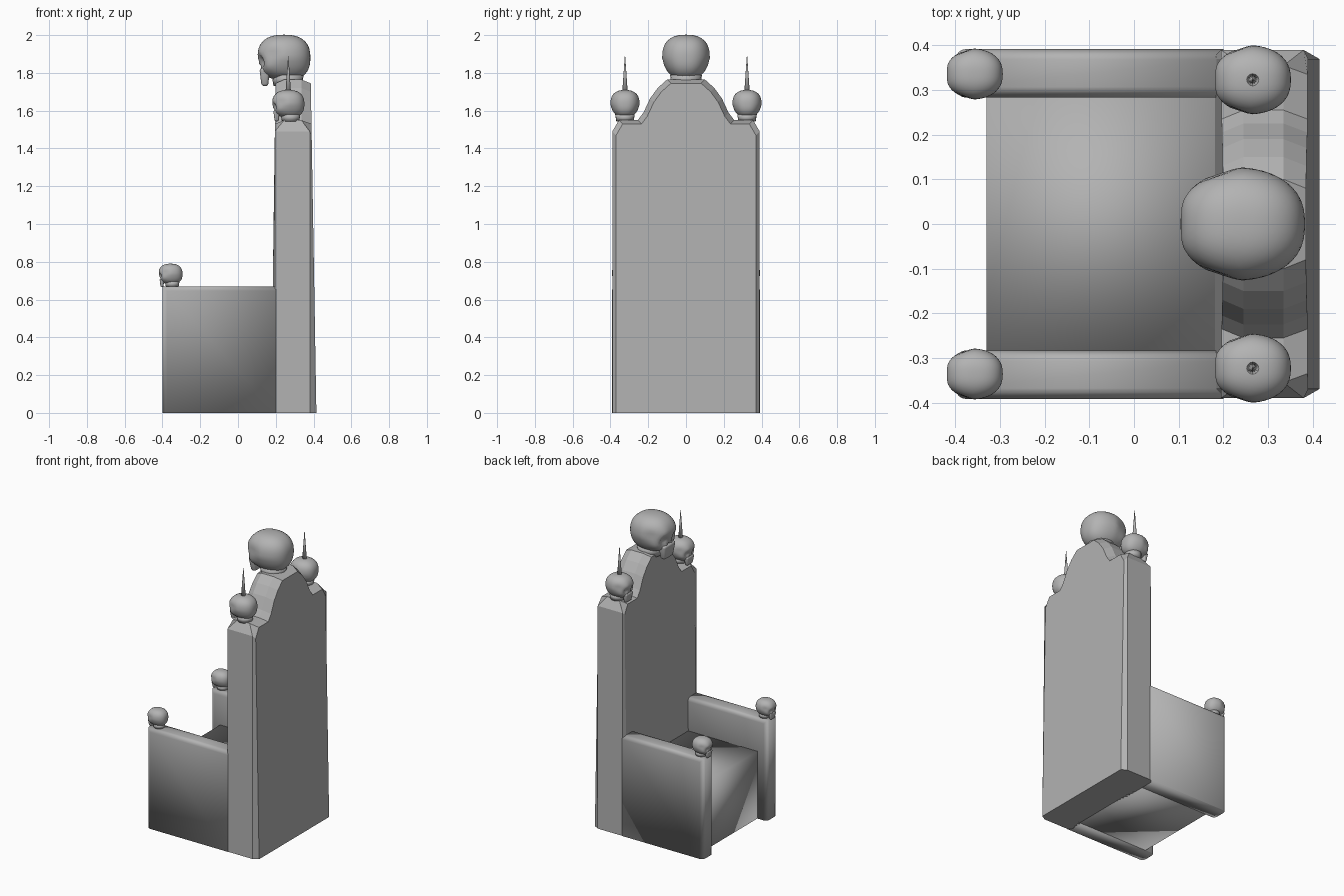
import bpy, bmesh, math
from mathutils import Vector, Matrix

if "Cube" in bpy.data.objects:
    bpy.data.objects.remove(bpy.data.objects["Cube"])

stone = bpy.data.materials.new("grey stone")
stone.use_nodes = True
grey = (0.45, 0.45, 0.45, 1)
stone.diffuse_color = grey
stone.node_tree.nodes["Principled BSDF"].inputs["Base Color"].default_value = grey


def finish(name, bm, smooth):
    bmesh.ops.recalc_face_normals(bm, faces=bm.faces[:])
    for f in bm.faces:
        f.smooth = smooth
    mesh = bpy.data.meshes.new(name)
    bm.to_mesh(mesh)
    bm.free()
    mesh.materials.append(stone)
    obj = bpy.data.objects.new(name, mesh)
    bpy.context.collection.objects.link(obj)
    return obj


def add_box(bm, lo, hi):
    lo, hi = Vector(lo), Vector(hi)
    size = hi - lo
    mat = Matrix.Translation((lo + hi) / 2) @ Matrix.Diagonal((*size, 1))
    return bmesh.ops.create_cube(bm, size=1, matrix=mat)["verts"]


# Backrest: arched outline, chamfered all round, thinner towards the top
half = [(0.39, 0), (0.39, 1.49), (0.355, 1.55), (0.255, 1.55), (0.225, 1.59),
        (0.19, 1.665), (0.15, 1.72), (0.10, 1.765)]
outline = half + [(-y, z) for y, z in reversed(half)]


def inset(y, z):
    return y - math.copysign(0.02, y), (z - 0.02 if z > 0 else 0)


bm = bmesh.new()
loops = [[], [], [], []]
for y, z in outline:
    iy, iz = inset(y, z)
    on_top = z > 1.5
    loops[0].append(bm.verts.new((0.175 + 0.014 * iz, iy, iz)))
    loops[1].append(bm.verts.new((0.245 if on_top else 0.195, y, z)))
    loops[2].append(bm.verts.new((0.335 if on_top else 0.38, y, z)))
    loops[3].append(bm.verts.new((0.415 - 0.017 * iz, iy, iz)))
count = len(outline)
for a, b in zip(loops, loops[1:]):
    for i in range(count):
        j = (i + 1) % count
        bm.faces.new((a[i], a[j], b[j], b[i]))
bm.faces.new(loops[0])
bm.faces.new(loops[3])
finish("backrest", bm, False)

# Seat block
bm = bmesh.new()
add_box(bm, (-0.33, -0.285, 0), (0.19, 0.285, 0.45))
finish("seat", bm, True)

# Arms with rounded top and front edges
for side, name in ((1, "left_arm"), (-1, "right_arm")):
    bm = bmesh.new()
    ya, yb = sorted((side * 0.283, side * 0.392))
    add_box(bm, (-0.40, ya, 0), (0.2, yb, 0.67))
    edges = []
    for e in bm.edges:
        a, b = (v.co for v in e.verts)
        top = a.z > 0.6 and b.z > 0.6 and abs(a.y - b.y) < 0.01
        front = a.x < -0.3 and b.x < -0.3 and abs(a.y - b.y) < 0.01
        if top or front:
            edges.append(e)
    bmesh.ops.bevel(bm, geom=edges, offset=0.024, segments=4, profile=0.5,
                    affect='EDGES')
    finish(name, bm, True)


# Skull: boxy ball facing -x with sunken eyes and nose, cheekbones and jaw
def bump(p, centre, radius, height):
    return height * math.exp(-(p - Vector(centre)).length_squared / radius ** 2)


def skull(name, location, scale):
    bm = bmesh.new()
    verts = bmesh.ops.create_icosphere(bm, subdivisions=4, radius=1)["verts"]
    for v in verts:
        p = v.co.normalized()
        p = p / sum(abs(c) ** 2.5 for c in p) ** 0.4
        q = p.copy()
        q.y *= 1 - 0.2 * max(0, -p.z) - 0.12 * abs(p.x)
        for s in (1, -1):
            q.x += bump(p, (-0.9, s * 0.4, -0.18), 0.25, 0.26)
            q.x -= bump(p, (-0.85, s * 0.45, 0.2), 0.25, 0.04)
            q.y += s * bump(p, (-0.6, s * 0.75, -0.4), 0.25, 0.08)
            q.y -= s * bump(p, (-0.4, s * 0.85, 0.15), 0.25, 0.07)
        q.x += bump(p, (-0.95, 0, -0.5), 0.16, 0.2)
        # Hollow under the cheeks, behind the jaw
        if p.x < 0:
            q.z += 0.12 * max(0, -p.z - 0.6)
        v.co = (q.x * 0.14, q.y * 0.127, q.z * 0.122)
    # Jaw, narrower towards the teeth
    jaw = add_box(bm, (-0.13, -0.062, -0.15), (-0.075, 0.062, -0.055))
    for v in jaw:
        if v.co.z < -0.1:
            v.co.y *= 0.75
            v.co.x += 0.012 if v.co.x < -0.1 else -0.008
    jaw_edges = list({e for v in jaw for e in v.link_edges})
    bmesh.ops.bevel(bm, geom=jaw_edges, offset=0.014, segments=3, profile=0.5,
                    affect='EDGES')
    # Neck stump
    bmesh.ops.create_cone(bm, cap_ends=True, segments=20, radius1=0.075,
                          radius2=0.085, depth=0.06,
                          matrix=Matrix.Translation((0.02, 0, -0.12)))
    bmesh.ops.transform(bm, verts=bm.verts[:],
                        matrix=Matrix.Translation(location) @ Matrix.Scale(scale, 4))
    finish(name, bm, True)


skull("crown_skull", (0.243, 0, 1.88), 1)
for side, label in ((1, "left"), (-1, "right")):
    skull(label + "_shoulder_skull", (0.266, side * 0.323, 1.635), 0.61)
    skull(label + "_arm_skull", (-0.357, side * 0.336, 0.735), 0.45)
    # Spike on the shoulder skull
    bm = bmesh.new()
    bmesh.ops.create_cone(bm, cap_ends=True, segments=12, radius1=0.015,
                          radius2=0.001, depth=0.2,
                          matrix=Matrix.Translation((0.266, side * 0.323, 1.79)))
    finish(label + "_spike", bm, True)
